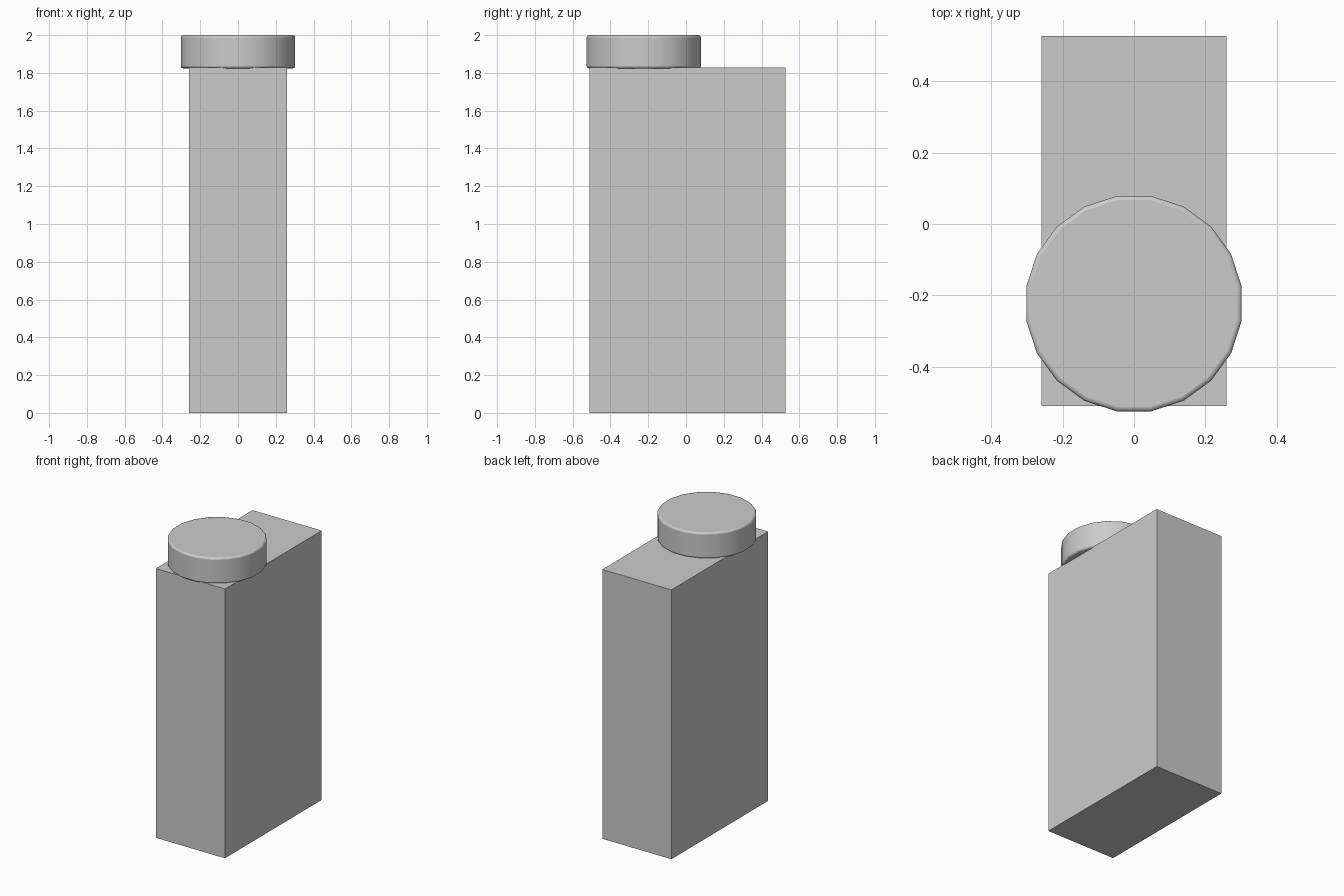
import bpy, math

if "Cube" in bpy.data.objects:
    bpy.data.objects.remove(bpy.data.objects["Cube"])

# Tall rectangular body
bpy.ops.mesh.primitive_cube_add(size=1, location=(0, 0.0085, 0.914))
body = bpy.context.object
body.name = "body"
body.scale = (0.519, 1.037, 1.828)
bpy.ops.object.transform_apply(location=False, rotation=False, scale=True)

# Round 20-sided cap near the front, flats facing the axes
bpy.ops.mesh.primitive_cylinder_add(vertices=20, radius=0.306, depth=0.176,
                                    location=(0, -0.2235, 1.912),
                                    rotation=(0, 0, math.radians(9)))
cap = bpy.context.object
cap.name = "round_cap"

# Softened rims on the cap
bevel = cap.modifiers.new("rim_bevel", 'BEVEL')
bevel.width = 0.012
bevel.segments = 3
bevel.limit_method = 'ANGLE'
bevel.angle_limit = math.radians(40)
bpy.ops.object.shade_smooth_by_angle(angle=math.radians(40))
